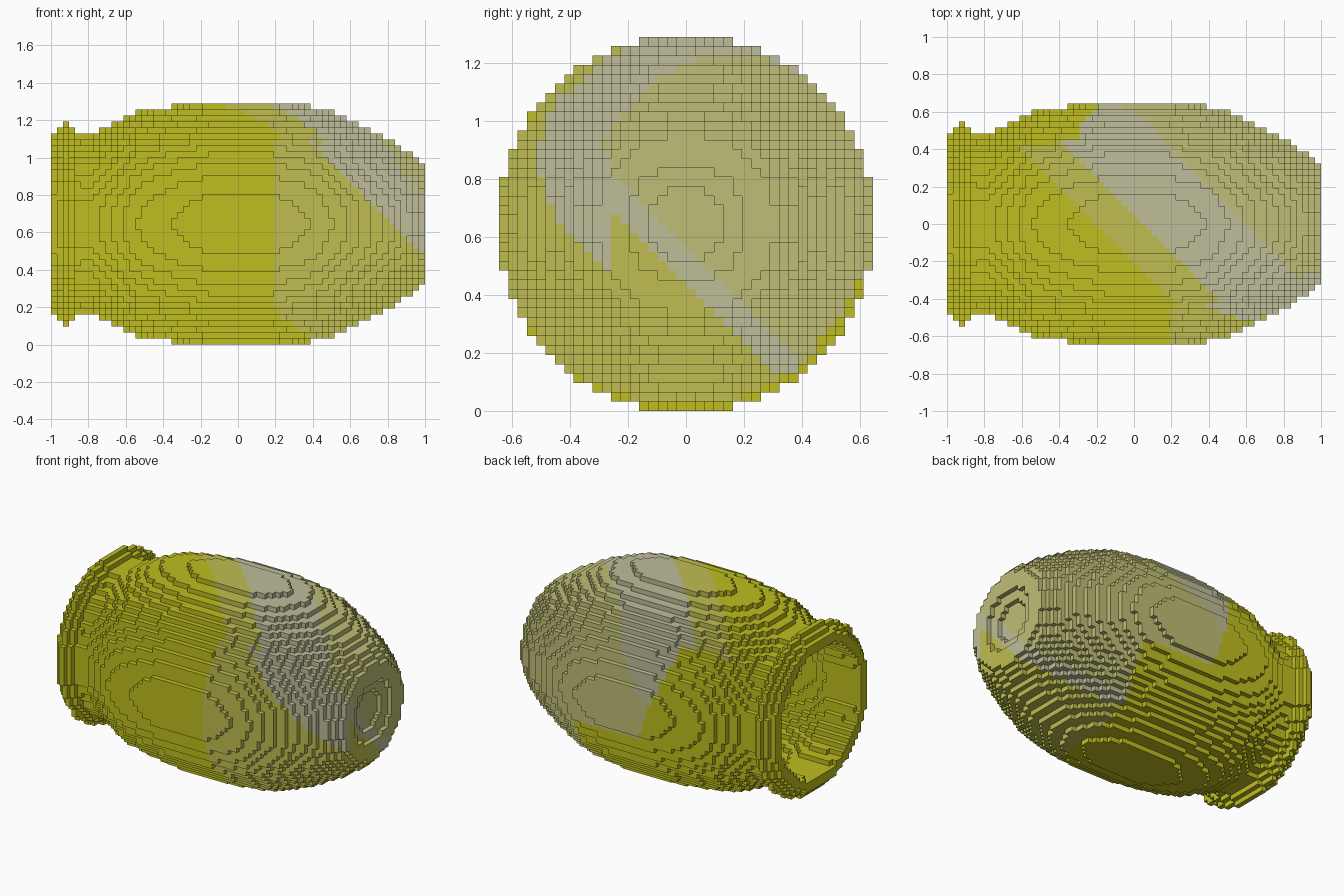
import bpy
import bmesh
import math

cube = bpy.data.objects.get("Cube")
if cube:
    bpy.data.objects.remove(cube, do_unlink=True)

NX, NR = 62, 40            # blocks along the vase and across it
H = 2 / NX                 # block size
MID = NR * H / 2           # height of the vase axis

# Radius along the vase, from the lip at -x to the base at +x
OUTER = [(-1, .485), (-.95, .52), (-.92, .55), (-.89, .52), (-.86, .485),
         (-.8, .48), (-.74, .50), (-.68, .532), (-.61, .565), (-.54, .597),
         (-.35, .629), (-.15, .65), (.18, .65), (.38, .629), (.5, .597),
         (.58, .565), (.66, .532), (.72, .50), (.82, .45), (.92, .375), (1, .30)]
INNER = [(-1, .43), (-.78, .42), (-.6, .48), (-.35, .54), (0, .57), (.35, .54),
         (.6, .46), (.8, .34), (.9, .22), (.91, 0), (1, 0)]
# Shallow hollow in the base: start along x and radius
DIMPLES = [(1 - H, .21), (1 - 2 * H, .135)]

COLOURS = [("yellow", (.52, .515, .014)), ("olive", (.52, .515, .082)),
           ("khaki", (.52, .515, .18)), ("warm_grey", (.52, .515, .32))]
YELLOW, OLIVE, KHAKI, GREY = range(4)


def lerp_profile(points, x):
    for (x0, r0), (x1, r1) in zip(points, points[1:]):
        if x <= x1:
            return r0 + (r1 - r0) * (x - x0) / (x1 - x0)
    return points[-1][1]


def centre(i, j, k):
    return (i + .5) * H - 1, (j + .5) * H - MID, (k + .5) * H - MID


def in_cavity(i, j, k):
    x, y, z = centre(i, j, k)
    return math.hypot(y, z) < lerp_profile(INNER, x)


def is_solid(i, j, k):
    x, y, z = centre(i, j, k)
    r = math.hypot(y, z)
    if r > lerp_profile(OUTER, x) or r < lerp_profile(INNER, x):
        return False
    return not any(x > start and r < radius for start, radius in DIMPLES)


def glaze(x, y, z):
    """Colour of the outside, chosen by side of the vase."""
    def end_band():
        return KHAKI if y + z > -.08 else GREY if y + z > -.22 else OLIVE

    if x > .85 and y > -.25:                       # base end
        return end_band()
    if z >= abs(y):                                # top
        s = x + y
        return KHAKI if s > .6 else GREY if s > .06 else OLIVE if s > -.22 else YELLOW
    if -y >= abs(z):                               # front
        return GREY if x + z > .83 else OLIVE if x > .2 else YELLOW
    if y > abs(z):                                 # back
        if x + .35 * z < -.16 or (z < -.18 and x < .42):
            return YELLOW
        return GREY if x - .83 * z < -.2 else KHAKI
    if x < .38 + min(0, y + .2) * .7:              # underside
        return YELLOW
    return end_band()


# Two-way steps along each axis, with the corners of the face on that side
SIDES = []
for axis in range(3):
    u, v = (axis + 1) % 3, (axis + 2) % 3
    for side in (0, 1):
        quad = []
        for a, b in ((0, 0), (1, 0), (1, 1), (0, 1)):
            c = [0, 0, 0]
            c[axis], c[u], c[v] = side, a, b
            quad.append(tuple(c))
        step = [0, 0, 0]
        step[axis] = 1 if side else -1
        SIDES.append((tuple(step), quad if side else quad[::-1]))

# Vase body: outer skin of the stacked blocks
solid = {(i, j, k) for i in range(NX) for j in range(NR) for k in range(NR)
         if is_solid(i, j, k)}
bm = bmesh.new()
corners = {}


def corner(p):
    if p not in corners:
        corners[p] = bm.verts.new((p[0] * H - 1, p[1] * H - MID, p[2] * H))
    return corners[p]


for i, j, k in sorted(solid):
    colour = glaze(*centre(i, j, k))
    for (di, dj, dk), quad in SIDES:
        near = (i + di, j + dj, k + dk)
        if near in solid:
            continue
        face = bm.faces.new([corner((i + a, j + b, k + c)) for a, b, c in quad])
        inside = 0 <= near[0] < NX and in_cavity(*near)
        face.material_index = YELLOW if inside else colour

mesh = bpy.data.meshes.new("vase_body")
bm.to_mesh(mesh)
bm.free()
vase = bpy.data.objects.new("vase_body", mesh)
bpy.context.collection.objects.link(vase)

# Materials
for name, rgb in COLOURS:
    mat = bpy.data.materials.new(name)
    mat.use_nodes = True
    mat.diffuse_color = (*rgb, 1)
    bsdf = mat.node_tree.nodes["Principled BSDF"]
    bsdf.inputs["Base Color"].default_value = (*rgb, 1)
    bsdf.inputs["Roughness"].default_value = .8
    mesh.materials.append(mat)
